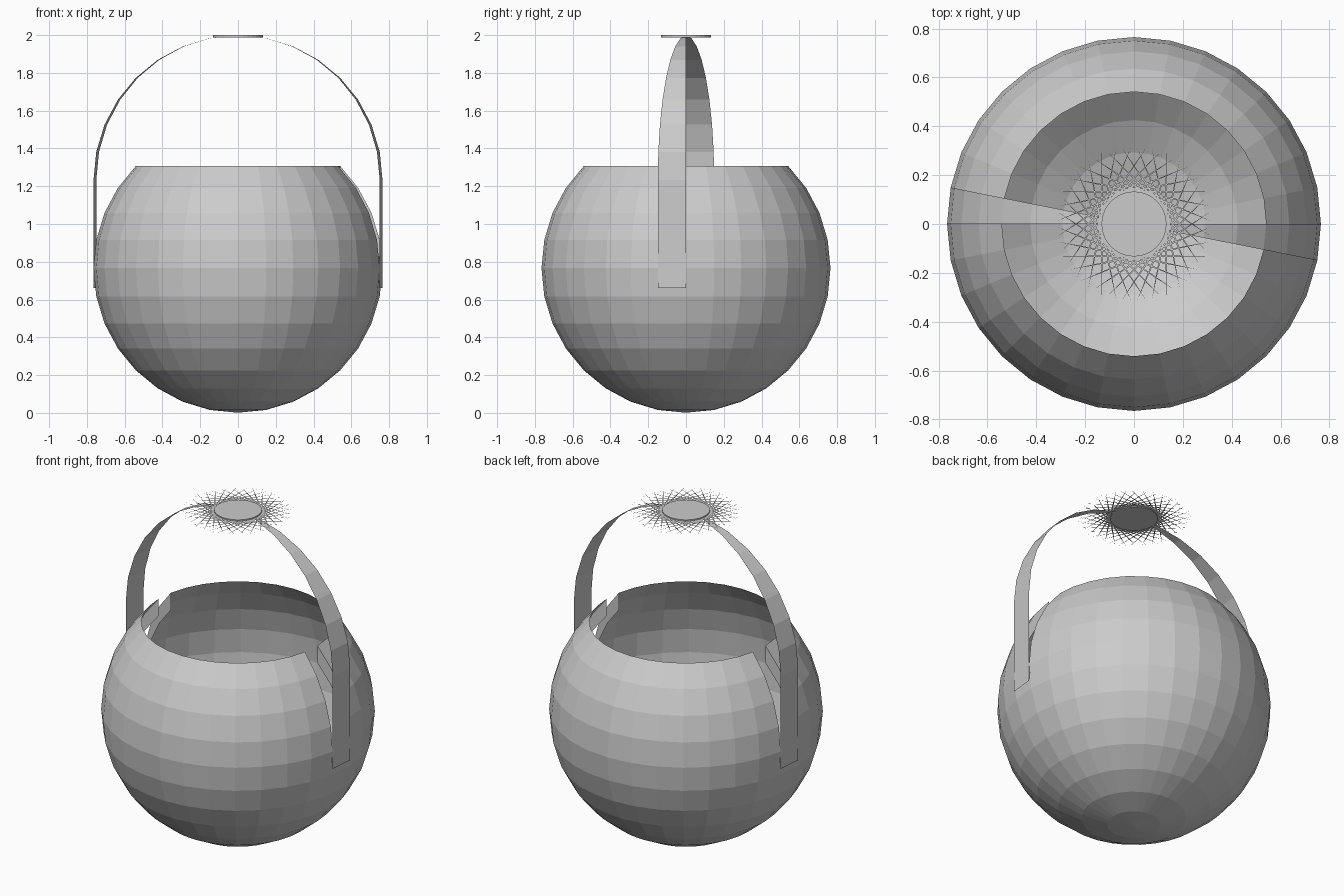
import bpy, bmesh, math

if "Cube" in bpy.data.objects:
    bpy.data.objects.remove(bpy.data.objects["Cube"])

R = 0.765            # sphere radius shared by bowl and handle
CZ = 0.766           # bowl centre height
HZ = 1.233           # handle arch centre height
DROP = 0.105         # depth of the folded lips at the slots
STEP = math.radians(11.25)
SLOTS = (31, 15)     # opposite columns cut out of the bowl for the handle

grey = bpy.data.materials.new("plain grey")
grey.diffuse_color = (0.6, 0.6, 0.6, 1)
grey.use_nodes = True
grey.node_tree.nodes["Principled BSDF"].inputs["Base Color"].default_value = grey.diffuse_color


def pt(col, lat, cz, dz=0.0):
    """Point on the sphere by column and latitude step."""
    a, b = col * STEP, lat * STEP
    r = R * math.cos(b)
    return (r * math.cos(a), r * math.sin(a), cz + R * math.sin(b) + dz)


def face(bm, pts):
    bm.faces.new([bm.verts.new(p) for p in pts])


def finish(bm, name):
    bmesh.ops.remove_doubles(bm, verts=bm.verts, dist=0.0005)
    bmesh.ops.dissolve_degenerate(bm, edges=bm.edges, dist=0.0001)
    me = bpy.data.meshes.new(name)
    bm.to_mesh(me)
    bm.free()
    me.materials.append(grey)
    ob = bpy.data.objects.new(name, me)
    bpy.context.collection.objects.link(ob)
    return ob


# Bowl: faceted sphere open at the top, with a slot on either side
bm = bmesh.new()
for c in range(32):
    for l in range(-8, 4):
        if c in SLOTS and l >= 0:
            continue
        q = [pt(c, l, CZ), pt(c + 1, l, CZ), pt(c + 1, l + 1, CZ), pt(c, l + 1, CZ)]
        face(bm, q[1:] + [] if l == -8 else q)
finish(bm, "bowl")

# Lips folded down along both edges of each slot
bm = bmesh.new()
for s in SLOTS:
    for c in (s, s + 1):
        for l in range(4):
            face(bm, [pt(c, l, CZ), pt(c, l + 1, CZ),
                      pt(c, l + 1, CZ, -DROP), pt(c, l, CZ, -DROP)])
finish(bm, "slot_lips")

# Handle: straight straps rising into two tapering arch halves
bm = bmesh.new()
for s in SLOTS:
    face(bm, [pt(s, 0, CZ, -DROP), pt(s + 1, 0, CZ, -DROP), pt(s + 1, 0, HZ), pt(s, 0, HZ)])
    for l in range(8):
        q = [pt(s, l, HZ), pt(s + 1, l, HZ), pt(s + 1, l + 1, HZ), pt(s, l + 1, HZ)]
        face(bm, q[:3] if l == 7 else q)
finish(bm, "handle")

# Round cap on top of the handle
bm = bmesh.new()
bmesh.ops.create_cone(bm, cap_ends=True, segments=32, radius1=0.133, radius2=0.133, depth=0.012)
bmesh.ops.translate(bm, verts=bm.verts, vec=(0, 0, 1.994))
finish(bm, "handle_cap")

# Rosette: thin needles tangent to the cap, crossing into a star
bm = bmesh.new()
for i in range(32):
    a = i * STEP
    u, t = (math.cos(a), math.sin(a)), (-math.sin(a), math.cos(a))

    def at(r, d, z=1.993):
        return (u[0] * r + t[0] * d, u[1] * r + t[1] * d, z)
    face(bm, [at(0.132, -0.29), at(0.138, 0), at(0.132, 0.29), at(0.126, 0)])
finish(bm, "rosette")
